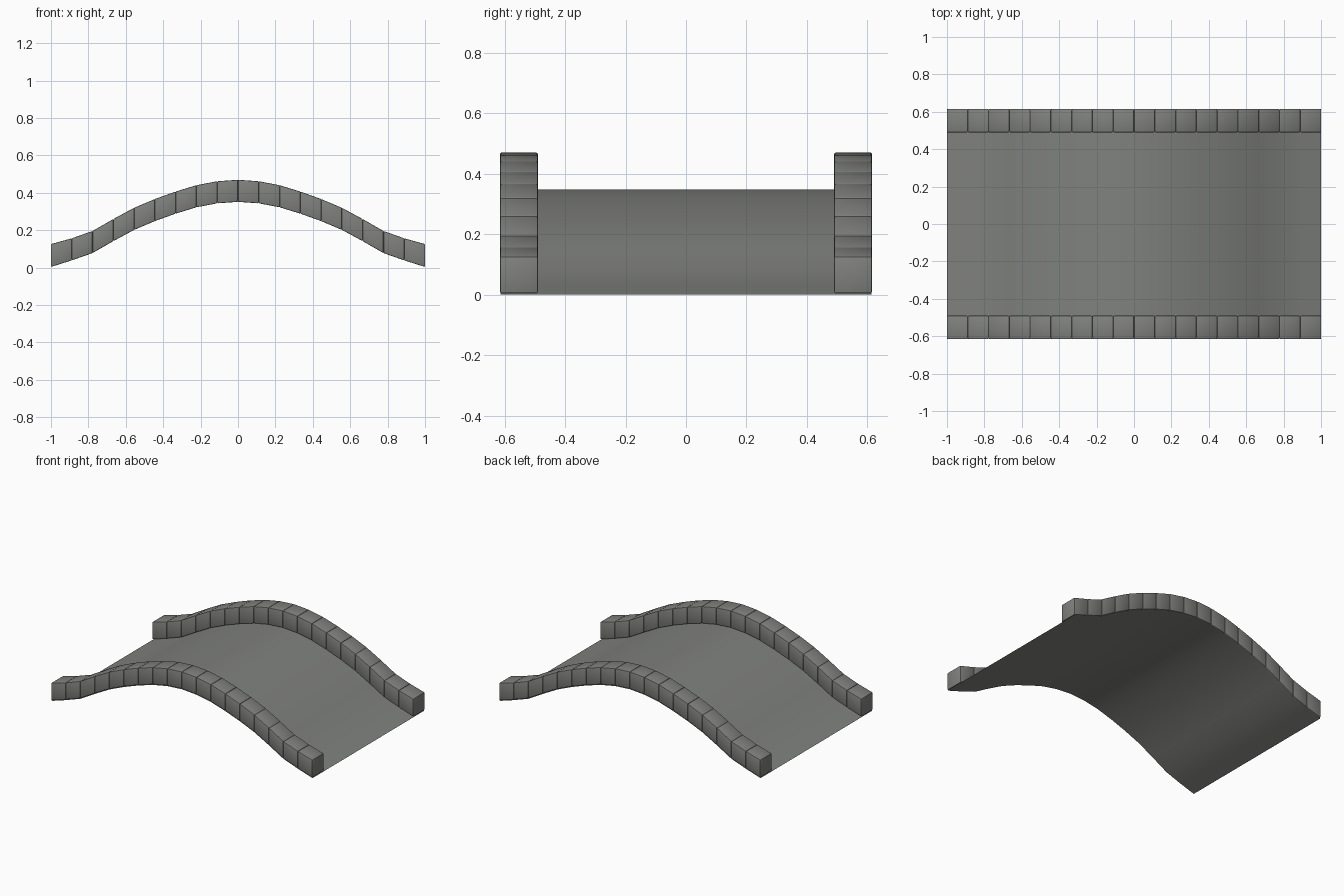
import bpy, bmesh

if "Cube" in bpy.data.objects:
    bpy.data.objects.remove(bpy.data.objects["Cube"])

stone = bpy.data.materials.new("grey stone")
stone.diffuse_color = (0.215, 0.222, 0.208, 1)
stone.use_nodes = True
stone.node_tree.nodes["Principled BSDF"].inputs["Base Color"].default_value = stone.diffuse_color

# deck heights at block joints, from the crown out to the end
HALF = [0.35, 0.342, 0.321, 0.287, 0.247, 0.20, 0.14, 0.076, 0.037, 0.002]
N = 18
XS = [-1 + 2 * i / N for i in range(N + 1)]
ZS = [HALF[abs(i - 9)] for i in range(N + 1)]


def make_object(name, bm):
    me = bpy.data.meshes.new(name)
    bm.to_mesh(me)
    bm.free()
    ob = bpy.data.objects.new(name, me)
    me.materials.append(stone)
    bpy.context.collection.objects.link(ob)
    bpy.ops.object.select_all(action='DESELECT')
    ob.select_set(True)
    bpy.context.view_layer.objects.active = ob
    bpy.ops.object.shade_smooth_by_angle(angle=0.6)
    return ob


# arched deck: a thin sheet running under both curbs
bm = bmesh.new()
rows = [[bm.verts.new((x, y, max(z - 0.002, 0))) for y in (-0.613, 0.613)] for x, z in zip(XS, ZS)]
for a, b in zip(rows, rows[1:]):
    bm.faces.new((a[0], b[0], b[1], a[1]))
make_object("deck", bm)


# curbs: a row of sheared, softly bevelled blocks along each side
def curb(name, y0, y1):
    bm = bmesh.new()
    for i in range(N):
        v = []
        for k in (i, i + 1):
            for dz in (0.002, 0.12):
                # first and last blocks are a little taller at the end
                top = 0.004 if dz > 0.1 and k in (0, N) else 0
                for y in (y0, y1):
                    v.append(bm.verts.new((XS[k], y, ZS[k] + dz + top)))
        for q in ((0, 1, 3, 2), (4, 6, 7, 5), (0, 4, 5, 1),
                  (2, 3, 7, 6), (0, 2, 6, 4), (1, 5, 7, 3)):
            bm.faces.new([v[j] for j in q])
    bmesh.ops.recalc_face_normals(bm, faces=bm.faces[:])
    bmesh.ops.bevel(bm, geom=bm.edges[:], offset=0.005, segments=2,
                    profile=0.5, affect='EDGES')
    make_object(name, bm)


curb("front_curb", -0.615, -0.49)
curb("back_curb", 0.49, 0.615)
